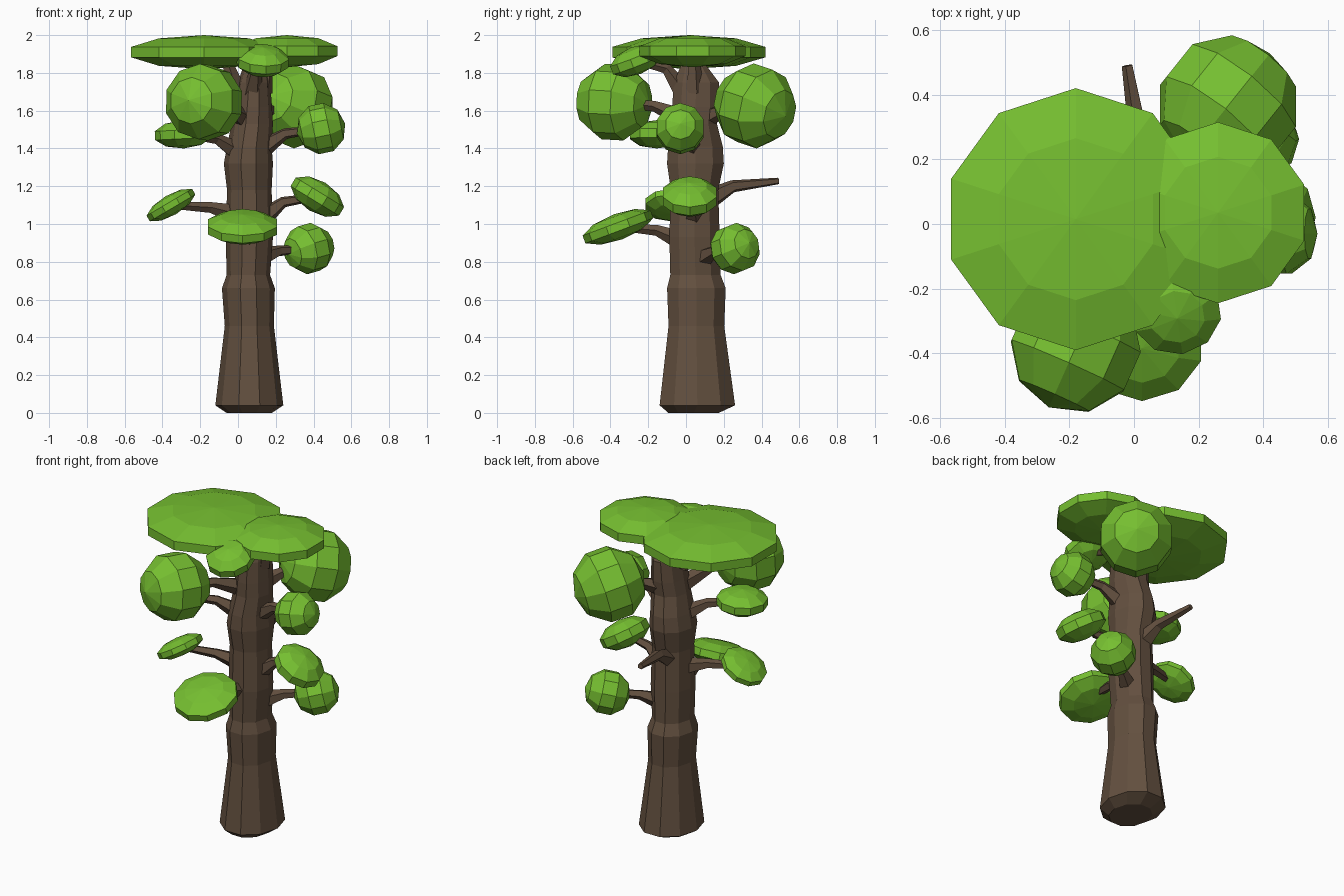
import bpy, bmesh, math
from mathutils import Vector, Matrix

if "Cube" in bpy.data.objects:
    bpy.data.objects.remove(bpy.data.objects["Cube"])


def material(name, color):
    m = bpy.data.materials.new(name)
    m.diffuse_color = color
    m.use_nodes = True
    m.node_tree.nodes["Principled BSDF"].inputs["Base Color"].default_value = m.diffuse_color
    return m


BARK = material("bark", (0.125, 0.08, 0.05, 1))
LEAF = material("leaf", (0.18, 0.52, 0.03, 1))


def add_object(name, bm, mat):
    bmesh.ops.recalc_face_normals(bm, faces=bm.faces)
    me = bpy.data.meshes.new(name)
    bm.to_mesh(me)
    bm.free()
    me.materials.append(mat)
    ob = bpy.data.objects.new(name, me)
    bpy.context.collection.objects.link(ob)
    return ob


def loft(name, rings):
    """Skin a list of equal-length point rings and cap both ends."""
    bm = bmesh.new()
    loops = [[bm.verts.new(p) for p in r] for r in rings]
    n = len(loops[0])
    for a, b in zip(loops, loops[1:]):
        for i in range(n):
            j = (i + 1) % n
            bm.faces.new((a[i], a[j], b[j], b[i]))
    bm.faces.new(loops[0][::-1])
    bm.faces.new(loops[-1])
    return add_object(name, bm, BARK)


def branch(name, points, radii, sides=5):
    """Tapered bent limb through the given points."""
    pts = [Vector(p) for p in points]
    rings = []
    for i, p in enumerate(pts):
        d = (pts[min(i + 1, len(pts) - 1)] - pts[max(i - 1, 0)]).normalized()
        q = d.to_track_quat('Z', 'Y')
        rings.append([p + q @ Vector((radii[i] * math.cos(2 * math.pi * k / sides),
                                      radii[i] * math.sin(2 * math.pi * k / sides), 0))
                      for k in range(sides)])
    return loft(name, rings)


def foliage(name, center, radius, half_height, axis):
    """Ten-sided, five-ring blob with its pole along axis."""
    bm = bmesh.new()
    bmesh.ops.create_uvsphere(bm, u_segments=10, v_segments=5, radius=1)
    rot = Vector(axis).to_track_quat('Z', 'Y').to_matrix().to_4x4()
    bm.transform(Matrix.Translation(center) @ rot @
                 Matrix.Diagonal((radius / 0.951, radius / 0.951, half_height, 1)))
    return add_object(name, bm, LEAF)


# Trunk: (z, centre x, centre y, radius x, radius y)
profile = [
    (0.00, 0.06, 0.04, 0.12, 0.14), (0.04, 0.06, 0.06, 0.18, 0.21),
    (0.46, 0.06, 0.055, 0.13, 0.155), (0.66, 0.055, 0.055, 0.14, 0.163),
    (0.73, 0.055, 0.05, 0.115, 0.14), (0.93, 0.06, 0.045, 0.125, 0.14),
    (1.18, 0.06, 0.045, 0.118, 0.132), (1.32, 0.055, 0.05, 0.13, 0.158),
    (1.41, 0.06, 0.05, 0.118, 0.152), (1.53, 0.075, 0.045, 0.11, 0.125),
    (1.62, 0.08, 0.05, 0.1, 0.13), (1.75, 0.085, 0.055, 0.085, 0.125),
    (1.84, 0.09, 0.04, 0.06, 0.07),
]
loft("trunk", [[(cx + rx * math.cos(math.tau * k / 10), cy + ry * math.sin(math.tau * k / 10), z)
                for k in range(10)] for z, cx, cy, rx, ry in profile])

# Leaf clumps: name, centre, radius, half height, pole axis, height where the limb leaves the trunk
clumps = [
    ("crown_large", (-0.18, 0.015, 1.91), 0.405, 0.09, (0, 0, 1), 1.70),
    ("crown_small", (0.26, 0.035, 1.915), 0.28, 0.085, (0, 0, 1), 1.70),
    ("crown_front", (0.13, -0.265, 1.865), 0.14, 0.075, (0.05, -0.35, 0.9), 1.70),
    ("upper_left_ball", (-0.18, -0.38, 1.645), 0.2, 0.205, (-0.4, -0.9, 0.05), 1.56),
    ("upper_back_ball", (0.29, 0.365, 1.625), 0.215, 0.215, (0.6, 0.75, -0.25), 1.56),
    ("upper_left_pad", (-0.29, -0.155, 1.475), 0.15, 0.075, (-0.05, 0, 1), 1.38),
    ("upper_right_ball", (0.44, -0.03, 1.505), 0.13, 0.13, (0.95, 0, 0.2), 1.40),
    ("middle_left_pad", (-0.355, -0.08, 1.10), 0.14, 0.055, (-0.5, 0, 0.85), 1.05),
    ("middle_right_pad", (0.42, 0.02, 1.145), 0.15, 0.085, (0.52, 0, 0.85), 1.03),
    ("lower_front_pad", (0.025, -0.36, 0.985), 0.192, 0.07, (0, -0.35, 0.94), 0.91),
    ("lower_right_ball", (0.375, 0.26, 0.87), 0.13, 0.135, (0.7, 0.5, 0.2), 0.82),
]
for name, c, r, h, axis, z0 in clumps:
    foliage(name + "_leaves", c, r, h, axis)
    # limb leaves the trunk low, bends, then runs flat into the clump
    core = Vector((0.06, 0.05, z0))
    end = Vector(c)
    out = Vector((end.x - core.x, end.y - core.y, 0))
    start = core + out.normalized() * 0.07
    knee = core + out * 0.5
    knee.z = z0 + (end.z - z0) * 0.75
    branch(name + "_branch", (start, knee, end), (0.055, 0.03, 0.02))

# Bare stub at the back
branch("bare_branch", ((0.04, 0.12, 1.13), (0.02, 0.25, 1.2), (-0.02, 0.49, 1.228)),
       (0.06, 0.034, 0.018))
